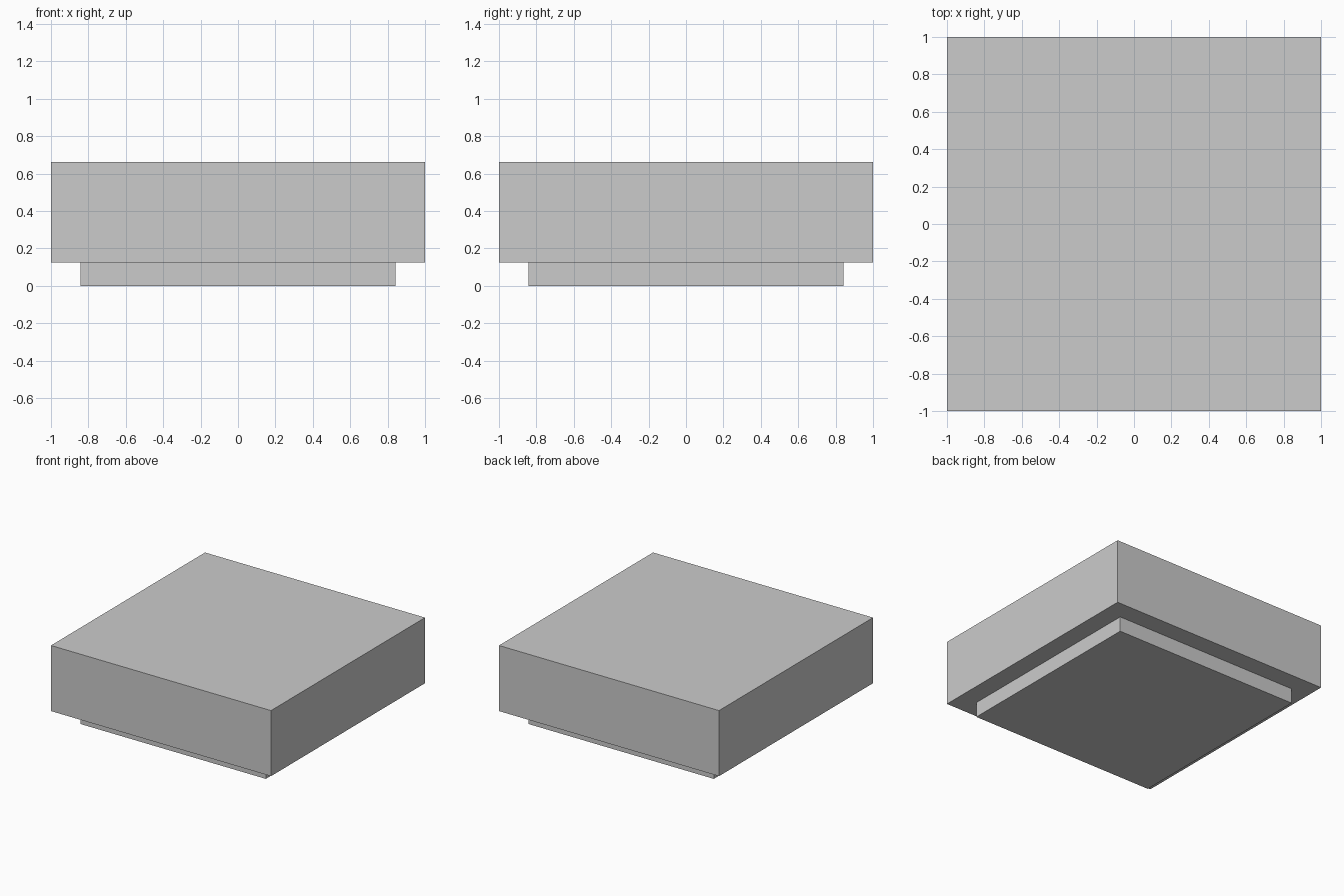
import bpy

if "Cube" in bpy.data.objects:
    bpy.data.objects.remove(bpy.data.objects["Cube"])


def box(name, width, depth, z0, z1):
    """Axis-aligned box centred on x and y, spanning z0 to z1."""
    bpy.ops.mesh.primitive_cube_add(size=1, location=(0, 0, (z0 + z1) / 2))
    obj = bpy.context.object
    obj.name = name
    obj.scale = (width, depth, z1 - z0)
    bpy.ops.object.transform_apply(location=False, rotation=False, scale=True)
    return obj


# Recessed plinth
box("plinth", 1.686, 1.686, 0.0, 0.124)
# Main block overhanging the plinth
box("main_block", 2.0, 2.0, 0.124, 0.663)
